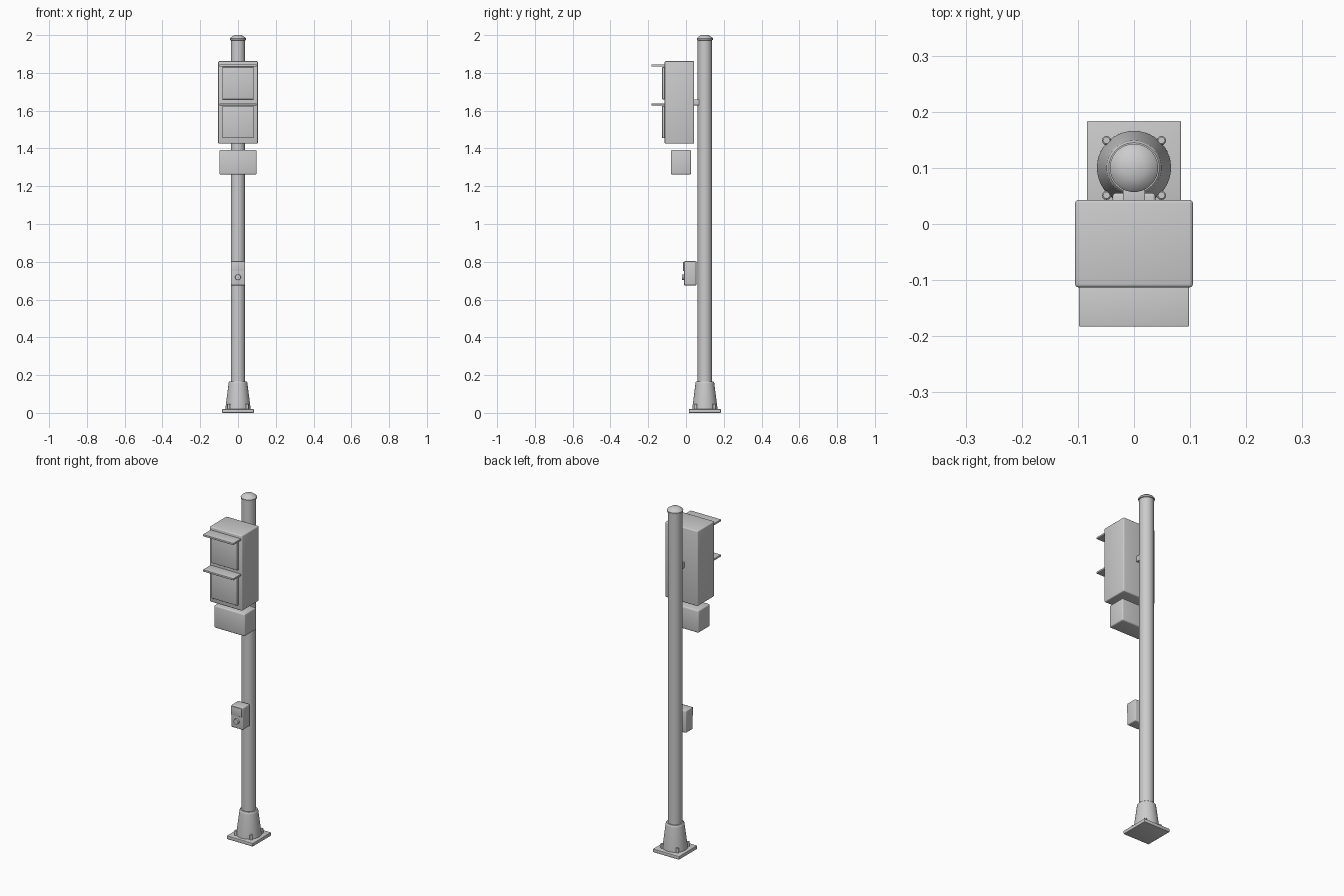
import bpy, bmesh, math

if "Cube" in bpy.data.objects:
    bpy.data.objects.remove(bpy.data.objects["Cube"])

grey = bpy.data.materials.new("plain grey")
grey.diffuse_color = (0.6, 0.6, 0.6, 1)
grey.use_nodes = True
grey.node_tree.nodes["Principled BSDF"].inputs["Base Color"].default_value = grey.diffuse_color

POLE_Y = 0.10


def finish(name, bm):
    bmesh.ops.recalc_face_normals(bm, faces=bm.faces)
    mesh = bpy.data.meshes.new(name)
    bm.to_mesh(mesh)
    bm.free()
    mesh.materials.append(grey)
    ob = bpy.data.objects.new(name, mesh)
    bpy.context.collection.objects.link(ob)
    bpy.ops.object.select_all(action='DESELECT')
    ob.select_set(True)
    bpy.context.view_layer.objects.active = ob
    bpy.ops.object.shade_smooth_by_angle(angle=math.radians(35))
    return ob


def box(name, x, y, z, bevel=0.0):
    """Box from (min, max) pairs, with optionally rounded edges."""
    bm = bmesh.new()
    bmesh.ops.create_cube(bm, size=1)
    for v in bm.verts:
        v.co = [r[0] + (c + 0.5) * (r[1] - r[0]) for c, r in zip(v.co, (x, y, z))]
    if bevel:
        bmesh.ops.bevel(bm, geom=bm.edges[:], offset=bevel, segments=3,
                        profile=0.5, affect='EDGES')
    return finish(name, bm)


def lathe(name, profile, cx=0.0, cy=POLE_Y, sides=40):
    """Turn a closed (radius, z) outline around a vertical axis."""
    bm = bmesh.new()
    rings = []
    for r, z in profile:
        rings.append([bm.verts.new((cx + r * math.cos(2 * math.pi * i / sides),
                                    cy + r * math.sin(2 * math.pi * i / sides), z))
                      for i in range(sides)])
    for a, b in zip(rings, rings[1:]):
        for i in range(sides):
            j = (i + 1) % sides
            bm.faces.new((a[i], a[j], b[j], b[i]))
    bm.faces.new(rings[0])
    bm.faces.new(rings[-1])
    return finish(name, bm)


# Base plate, conical foot and anchor bolts
box("base_plate", (-0.084, 0.084), (0.016, 0.184), (0, 0.02), 0.003)
lathe("base_cone", [(0.066, 0.018), (0.066, 0.03), (0.05, 0.155),
                    (0.049, 0.162), (0.045, 0.167), (0.036, 0.167)])
for sx in (-1, 1):
    for sy in (-1, 1):
        lathe("anchor_bolt", [(0.008, 0.018), (0.008, 0.046), (0.006, 0.048)],
              sx * 0.049, POLE_Y + sy * 0.049, 12)

# Pole and cap
lathe("pole", [(0.038, 0.15), (0.038, 1.98)])
lathe("pole_cap", [(0.036, 1.972), (0.042, 1.974), (0.043, 1.982),
                   (0.038, 1.988), (0.02, 2.0)])

# Signal housing with two lenses and visors
box("signal_housing", (-0.105, 0.105), (-0.113, 0.043), (1.425, 1.862), 0.006)
for bottom, top in ((1.455, 1.625), (1.66, 1.83)):
    box("signal_lens", (-0.083, 0.083), (-0.126, -0.108), (bottom, top), 0.002)
    box("signal_visor", (-0.098, 0.098), (-0.183, -0.108),
        (top + 0.003, top + 0.014), 0.002)
box("mounting_bracket", (-0.02, 0.02), (0.035, 0.075), (1.628, 1.66), 0.002)

# Lower control box
box("control_box", (-0.099, 0.099), (-0.08, 0.027), (1.262, 1.392), 0.007)

# Push button unit
box("button_box", (-0.038, 0.038), (-0.01, 0.055), (0.675, 0.803), 0.005)
box("button_sign", (-0.034, 0.034), (-0.015, -0.008), (0.75, 0.799), 0.001)
bm = bmesh.new()
bmesh.ops.create_cone(bm, cap_ends=True, segments=24, radius1=0.016,
                      radius2=0.014, depth=0.014)
for v in bm.verts:
    x, y, z = v.co
    v.co = (x, -0.014 - z, 0.718 + y)
finish("push_button", bm)
